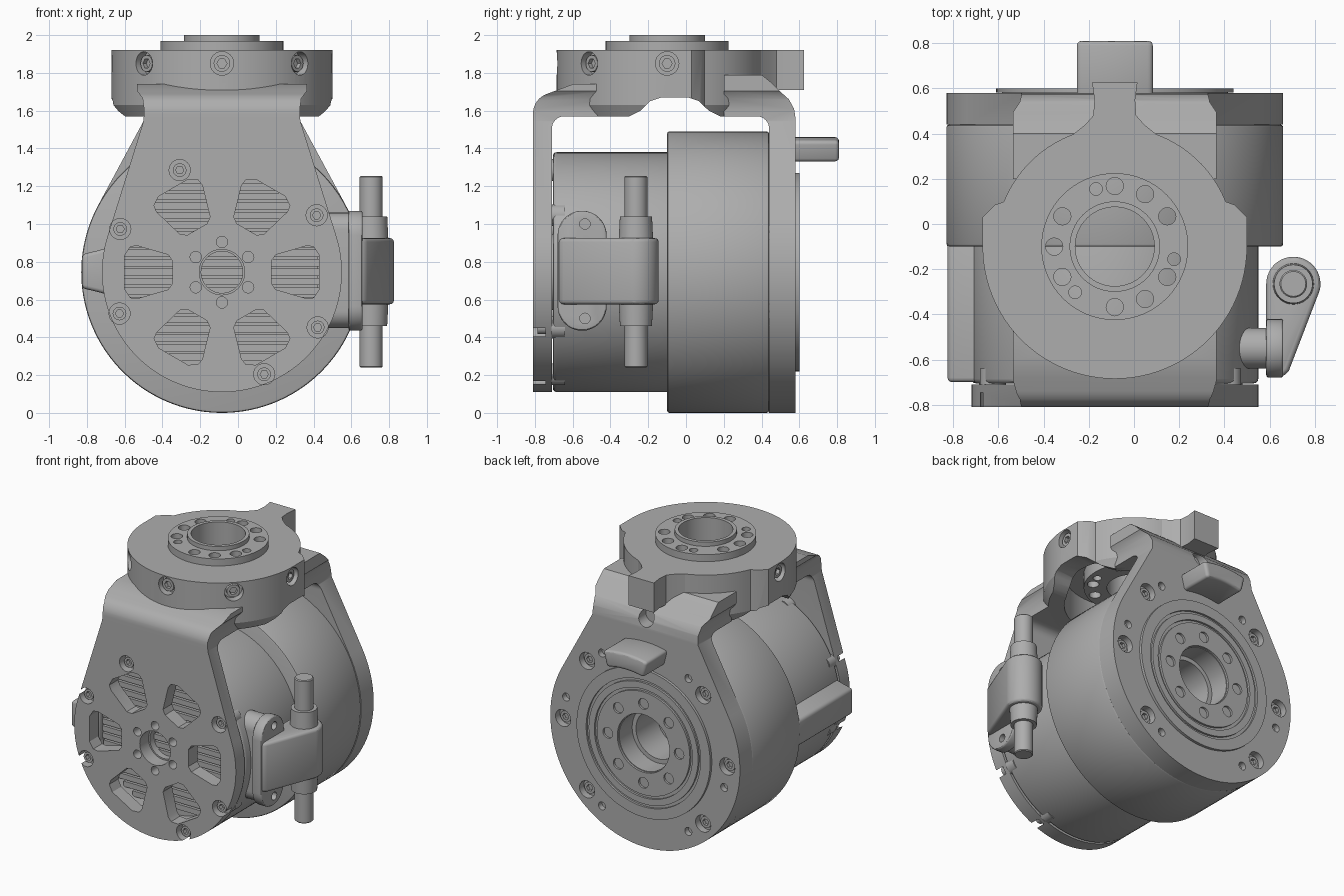
import bpy
import bmesh
from math import sin, cos, pi, radians, acos, atan2, hypot, sqrt
from mathutils import Matrix, Vector

if "Cube" in bpy.data.objects:
    bpy.data.objects.remove(bpy.data.objects["Cube"], do_unlink=True)

GREY = (0.42, 0.42, 0.42, 1)
metal = bpy.data.materials.new("grey_metal")
metal.use_nodes = True
metal.diffuse_color = GREY
metal.node_tree.nodes["Principled BSDF"].inputs["Base Color"].default_value = GREY

CX, CZ = -0.085, 0.745      # motor axis, running along y
HY = -0.1                   # head axis, running along z
parts = []


def arc(c, r, a0, a1, n=32):
    return [(c[0] + r * cos(radians(a0 + (a1 - a0) * i / n)),
             c[1] + r * sin(radians(a0 + (a1 - a0) * i / n))) for i in range(n + 1)]


def circle(c, r, n=64):
    return arc(c, r, 0, 360, n)[:-1]


def polar(c, r, degs):
    return [(c[0] + r * cos(radians(a)), c[1] + r * sin(radians(a))) for a in degs]


def prism(name, outlines, lo, hi, axis, low_scale=1):
    """Extrude closed 2D outlines along an axis."""
    place = {"x": lambda u, v, t: (t, u, v),
             "y": lambda u, v, t: (u, t, v),
             "z": lambda u, v, t: (u, v, t)}[axis]
    bm = bmesh.new()
    for pts in outlines:
        mu = sum(p[0] for p in pts) / len(pts)
        mv = sum(p[1] for p in pts) / len(pts)
        low = [bm.verts.new(place(mu + (u - mu) * low_scale, mv + (v - mv) * low_scale, lo))
               for u, v in pts]
        top = [bm.verts.new(place(u, v, hi)) for u, v in pts]
        bm.faces.new(low)
        bm.faces.new(top)
        for i in range(len(pts)):
            j = (i + 1) % len(pts)
            bm.faces.new((low[i], low[j], top[j], top[i]))
    bmesh.ops.recalc_face_normals(bm, faces=bm.faces)
    me = bpy.data.meshes.new(name)
    bm.to_mesh(me)
    bm.free()
    me.materials.append(metal)
    ob = bpy.data.objects.new(name, me)
    bpy.context.collection.objects.link(ob)
    parts.append(ob)
    return ob


def cyl(name, centres, r, lo, hi, axis, n=64, low_scale=1):
    return prism(name, [circle(c, r, n) for c in centres], lo, hi, axis, low_scale)


def apply(ob, mod):
    bpy.context.view_layer.objects.active = ob
    bpy.ops.object.modifier_apply(modifier=mod.name)


def boolean(ob, *others, op="DIFFERENCE"):
    for other in others:
        mod = ob.modifiers.new("cut", "BOOLEAN")
        mod.operation, mod.solver, mod.object = op, "EXACT", other
        apply(ob, mod)
        parts.remove(other)
        bpy.data.objects.remove(other, do_unlink=True)
    return ob


def bevel(ob, width, segments=3):
    mod = ob.modifiers.new("round", "BEVEL")
    mod.width, mod.segments, mod.limit_method = width, segments, "ANGLE"
    mod.angle_limit = radians(40)
    apply(ob, mod)
    return ob


def screws(name, centres, r, lo, hi, axis, socket_lo, socket_hi):
    ob = cyl(name, centres, r, lo, hi, axis, 20)
    return boolean(ob, cyl("socket", centres, r * 0.6, socket_lo, socket_hi, axis, 6))


C, H = (CX, CZ), (CX, HY)

# Motor housing and large drum
drum = bevel(cyl("drum", [C], 0.745, -0.1, 0.44, "y", 96), 0.012, 2)
boolean(drum, cyl("c", [C], 0.17, 0.2, 0.5, "y"))
motor = bevel(cyl("motor_housing", [C], 0.635, -0.705, -0.08, "y", 96), 0.02)
boolean(motor, cyl("c", [C], 0.54, -0.8, -0.61, "y"))
bevel(prism("side_boss", [[(-0.6, 0.6), (-0.74, 0.64), (-0.825, 0.66), (-0.825, 0.84),
                           (-0.74, 0.86), (-0.6, 0.9)]], -0.7, -0.08, "y"), 0.02)

# Grille slats behind the front windows
slats = []
for i in range(-9, 10):
    z, w = i * 0.05, sqrt(0.53 ** 2 - (i * 0.05) ** 2)
    slats.append([(CX - w, CZ + z - 0.019), (CX + w, CZ + z - 0.019),
                  (CX + w, CZ + z + 0.019), (CX - w, CZ + z + 0.019)])
prism("grille_slats", slats, -0.665, -0.6, "y")


# Yoke: side profile intersected with a tapering round face outline
def yoke_outline(r):
    tangent = 90 - (atan2(0.415, 0.8) + acos(r / hypot(0.415, 0.8))) * 180 / pi
    neck = [(0.415, 0.8), (0.412, 0.86), (0.42, 0.92), (0.45, 0.96), (0.45, 1.06)]
    pts = arc(C, r, 180 - tangent, 360 + tangent, 80)
    pts += [(CX + x, CZ + z) for x, z in neck]
    return pts + [(CX - x, CZ + z) for x, z in reversed(neck)]


def yoke(name, r, profile):
    ob = prism(name, [profile], -1, 1, "x")
    boolean(ob, prism("c", [yoke_outline(r)], -1, 1, "y"), op="INTERSECT")
    return boolean(ob, cyl("c", [H], 0.45, 1.4, 1.81, "z"))


front = yoke("front_yoke_plate", 0.635,
             [(-0.81, 0), (-0.81, 1.58)] + arc((-0.70, 1.585), 0.11, 175, 110, 8)
             + [(-0.68, 1.71), (-0.6, 1.74), (-0.4, 1.74), (-0.4, 1.57)]
             + arc((-0.645, 1.505), 0.065, 90, 180, 8) + [(-0.71, 0)])
back = yoke("back_yoke_plate", 0.745,
            [(0.58, -0.1), (0.58, 1.56), (0.572, 1.61), (0.545, 1.66), (0.5, 1.7),
             (0.45, 1.75), (0.4, 1.79), (0.2, 1.79), (0.2, 1.57)]
            + arc((0.375, 1.505), 0.065, 90, 0, 8) + [(0.44, -0.1)])

# Front windows, centre bore and bolts
shape = [(0.262, -0.06), (0.285, -0.092), (0.45, -0.14), (0.485, -0.135), (0.515, -0.09)]
shape += [(u, -v) for u, v in reversed(shape)]
windows = []
for k in range(6):
    a = radians(60 * k)
    windows.append([(CX + u * cos(a) - v * sin(a), CZ + u * sin(a) + v * cos(a))
                    for u, v in shape])
front_bolts = polar(C, 0.585, (112.5, 31, -30, -67.5, 202, 157))
boolean(front, prism("c", windows, -1, -0.6, "y"),
        cyl("c", [C], 0.12, -1, -0.6, "y", 48),
        cyl("c", polar(C, 0.16, range(30, 390, 60)), 0.03, -1, -0.6, "y", 20),
        cyl("c", front_bolts, 0.056, -1, -0.745, "y", 24))
screws("front_screws", front_bolts, 0.036, -0.785, -0.73, "y", -0.9, -0.755)
cyl("bolt_bosses", front_bolts, 0.058, -0.712, -0.64, "y", 24)
boolean(cyl("motor_shaft_ring", [C], 0.2, -0.712, -0.6, "y"),
        cyl("c", [C], 0.11, -0.9, -0.64, "y", 48))

# Back flange bolts and stepped output cover
back_bolts = polar(C, 0.645, (0, 45, 135, 180, 225, 315))
boolean(back, cyl("c", [C], 0.5, 0.3, 0.8, "y"),
        cyl("c", back_bolts, 0.06, 0.53, 0.8, "y", 24),
        cyl("c", polar(C, 0.64, (14, 58, 122, 194, 238, 302)), 0.028, 0.54, 0.8, "y", 20),
        cyl("c", [(CX, 1.62)], 0.058, 0.49, 0.8, "y", 24))
screws("back_screws", back_bolts, 0.04, 0.5, 0.552, "y", 0.525, 0.7)
cover = boolean(cyl("back_cover", [C], 0.525, 0.581, 0.6, "y", 96),
                cyl("c", [C], 0.45, 0.5, 0.7, "y"))
boolean(cyl("cover_floor", [C], 0.5, 0.44, 0.585, "y"), cyl("c", [C], 0.2, 0.3, 0.7, "y"))
boolean(cyl("seal_ring", [C], 0.43, 0.57, 0.6, "y"), cyl("c", [C], 0.385, 0.5, 0.7, "y"))
boolean(cyl("output_hub", [C], 0.365, 0.57, 0.6, "y"),
        cyl("c", [C], 0.205, 0.5, 0.7, "y"),
        cyl("c", polar(C, 0.28, range(0, 360, 45)), 0.038, 0.5, 0.7, "y", 20))

# Curved lug on the back
bevel(prism("back_lug", [arc(C, 0.715, 76, 104, 12) + arc(C, 0.6, 104, 76, 12)],
            0.56, 0.81, "y"), 0.02)

# Head ring with flat sides, smaller rear radius and an arch below each side
side = [(0.585, 0.13), (0.53, 0.185)]
head = arc(H, 0.585, 180, 360, 48) + [(CX + x, HY + y) for x, y in side]
head += arc(H, 0.53, 22, 158, 32) + [(CX - x, HY + y) for x, y in reversed(side)]
body = prism("head_ring", [head], 1.63, 1.92, "z")
skirt = prism("head_skirt", [head], 1.57, 1.63, "z", 0.94)
arch = [(-0.3, 1.4), (-0.3, 1.57), (-0.24, 1.6), (-0.19, 1.65), (-0.13, 1.67),
        (0.01, 1.67), (0.07, 1.65), (0.12, 1.6), (0.18, 1.57), (0.18, 1.4)]
for ob in (body, skirt):
    boolean(ob, cyl("c", [H], 0.45, 1.4, 1.8, "z"), prism("c", [arch], -1, 1, "x"))
boolean(body, cyl("c", [H], 0.31, 1.5, 2.1, "z"))


# Radial screws around the front of the head
for a in (180, 225, 270, 315, 360):
    turn = Matrix.Translation(Vector((CX, HY, 0))) @ Matrix.Rotation(radians(a), 4, "Z")
    bore = cyl("c", [(0, 1.85)], 0.062, 0.53, 0.8, "x", 24)
    screw = screws("head_screw", [(0, 1.85)], 0.044, 0.5, 0.565, "x", 0.54, 0.8)
    for ob in (bore, screw):
        ob.data.transform(turn)
    boolean(body, bore)

# Rear stop fin
half = [(0.23, 0.36), (0.13, 0.44), (0.095, 0.48), (0.09, 0.55), (0.1, 0.625)]
prism("stop_fin", [[(CX + x, y) for x, y in half]
                   + [(CX - x, y) for x, y in reversed(half)]], 1.71, 1.92, "z")

# Rotating hub on top with bore and bolt holes
main = polar(H, 0.268, (30, 60, 90, 150, 180, 210, 270, 300, 330))
small = polar(H, 0.268, (108, -12, 229))
boolean(cyl("top_hub", [H], 0.325, 1.7, 1.97, "z"),
        cyl("c", [H], 0.175, 1.5, 2.1, "z"),
        cyl("c", main, 0.038, 1.5, 2.1, "z", 20),
        cyl("c", small, 0.028, 1.5, 2.1, "z", 20))
boolean(cyl("hub_collar", [H], 0.2, 1.95, 2.0, "z"), cyl("c", [H], 0.175, 1.5, 2.1, "z"))


# Cable connector on the side
def stadium(r, lo, hi):
    return arc((-0.55, hi), r, 0, 180, 16) + arc((-0.55, lo), r, 180, 360, 16)


prism("connector_mount", [stadium(0.09, 0.54, 0.97)], 0.42, 0.59, "x")
plate = bevel(prism("connector_plate", [stadium(0.13, 0.565, 0.94)], 0.585, 0.66, "x"), 0.012)
boolean(plate, cyl("c", [(-0.535, 0.5), (-0.535, 1.0)], 0.028, 0.62, 0.8, "x", 20))
P = (0.705, -0.265)
bevel(prism("connector_body", [arc(P, 0.12, -15, 180, 24)
                               + [(0.585, -0.655), (0.6, -0.675), (0.66, -0.675), (0.685, -0.65)]],
            0.575, 0.925, "z"), 0.02)
cyl("upper_sleeve", [P], 0.085, 0.9, 1.04, "z", 40, 1.08)
cyl("lower_sleeve", [P], 0.092, 0.46, 0.6, "z", 40, 0.92)
bevel(cyl("cable_rod", [P], 0.061, 0.24, 1.255, "z", 40), 0.006, 1)

# Smooth curved walls, keep edges crisp
bpy.ops.object.select_all(action="DESELECT")
for ob in parts:
    ob.select_set(True)
bpy.context.view_layer.objects.active = parts[0]
bpy.ops.object.shade_smooth_by_angle(angle=radians(30))
